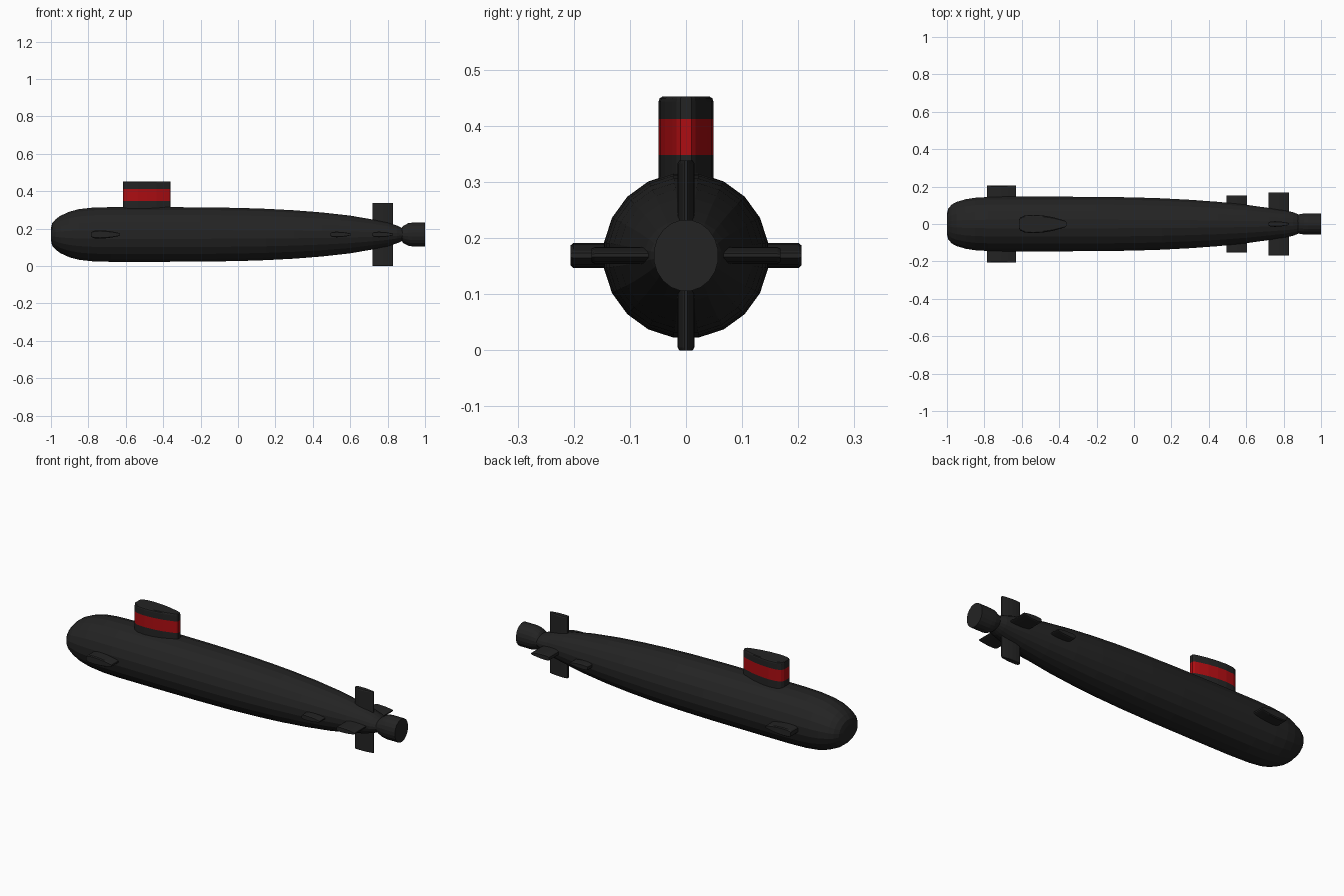
import bpy, bmesh, math

if "Cube" in bpy.data.objects:
    bpy.data.objects.remove(bpy.data.objects["Cube"])


def material(name, rgb):
    m = bpy.data.materials.new(name)
    m.diffuse_color = (*rgb, 1)
    m.use_nodes = True
    m.node_tree.nodes["Principled BSDF"].inputs["Base Color"].default_value = m.diffuse_color
    return m


BLACK = material("matt_black", (0.017, 0.017, 0.017))
RED = material("band_red", (0.42, 0.004, 0.006))
AXIS = 0.169  # height of the hull centre line


def loft(name, rings, rule=None):
    """Skin closed rings of points and cap both ends."""
    bm = bmesh.new()
    loops = [[bm.verts.new(p) for p in ring] for ring in rings]
    n = len(loops[0])
    for a, b in zip(loops, loops[1:]):
        for i in range(n):
            j = (i + 1) % n
            bm.faces.new((a[i], a[j], b[j], b[i]))
    bm.faces.new(loops[0])
    bm.faces.new(loops[-1])
    bmesh.ops.recalc_face_normals(bm, faces=bm.faces)
    if rule:
        for f in bm.faces:
            f.material_index = rule(f.calc_center_median())
    me = bpy.data.meshes.new(name)
    bm.to_mesh(me)
    bm.free()
    me.materials.append(BLACK)
    if rule:
        me.materials.append(RED)
    ob = bpy.data.objects.new(name, me)
    bpy.context.collection.objects.link(ob)
    return ob


def body(name, stations, sides=20):
    """Elliptical sections (x, half width, half height) along x."""
    angles = [math.radians(360 * (i + 0.5) / sides) for i in range(sides)]
    return loft(name, [[(x, ry * math.cos(a), AXIS + rz * math.sin(a))
                        for a in angles] for x, ry, rz in stations])


# Teardrop section: blunt nose, thin tail (chord fraction, half thickness)
FOIL = [(0, 0.48), (0.03, 0.72), (0.12, 0.93), (0.3, 1), (0.5, 0.93),
        (0.7, 0.76), (0.88, 0.5), (0.97, 0.34), (1, 0.2)]
FOIL = FOIL + [(t, -h) for t, h in reversed(FOIL)]


def fin(name, x0, x1, half, levels, axis, rule=None):
    """Extrude the teardrop along y or z; levels are (position, thickness scale)."""
    rings = []
    for pos, s in levels:
        ring = []
        for t, h in FOIL:
            x, w = x0 + t * (x1 - x0), h * half * s
            ring.append((x, w, pos) if axis == "z" else (x, pos, AXIS + w))
        rings.append(ring)
    return loft(name, rings, rule)


# Hull
body("hull", [
    (-1.0, 0.055, 0.032), (-0.994, 0.082, 0.060), (-0.975, 0.105, 0.082),
    (-0.95, 0.119, 0.101), (-0.9, 0.134, 0.124), (-0.85, 0.142, 0.137),
    (-0.78, 0.146, 0.145), (-0.68, 0.148, 0.148), (-0.45, 0.148, 0.148),
    (-0.2, 0.147, 0.147), (0, 0.144, 0.144), (0.15, 0.139, 0.139),
    (0.3, 0.131, 0.131), (0.45, 0.120, 0.119), (0.6, 0.104, 0.102),
    (0.72, 0.087, 0.081), (0.80, 0.074, 0.064), (0.85, 0.064, 0.048),
    (0.885, 0.05, 0.032)])

# Propulsor shroud at the stern
body("propulsor", [(0.87, 0.05, 0.030), (0.885, 0.053, 0.047),
                   (0.91, 0.057, 0.061), (0.93, 0.058, 0.064),
                   (1.0, 0.058, 0.064)])

# Sail with red band
fin("sail", -0.615, -0.36, 0.049,
    [(0.25, 1), (0.348, 1), (0.412, 1), (0.443, 1), (0.449, 0.96), (0.452, 0.86)],
    "z", lambda c: int(0.349 < c.z < 0.411))

# Horizontal planes, each running through the hull to both sides
for name, x0, x1, half, span in [("bow_planes", -0.785, -0.63, 0.022, 0.206),
                                 ("mid_planes", 0.495, 0.605, 0.015, 0.152),
                                 ("stern_planes", 0.72, 0.83, 0.015, 0.168)]:
    fin(name, x0, x1, half, [(-span, 0.8), (-span + 0.005, 1),
                             (span - 0.005, 1), (span, 0.8)], "y")

# Upper and lower rudder
fin("rudder", 0.72, 0.83, 0.015,
    [(0, 0.8), (0.005, 1), (0.333, 1), (0.338, 0.8)], "z")
